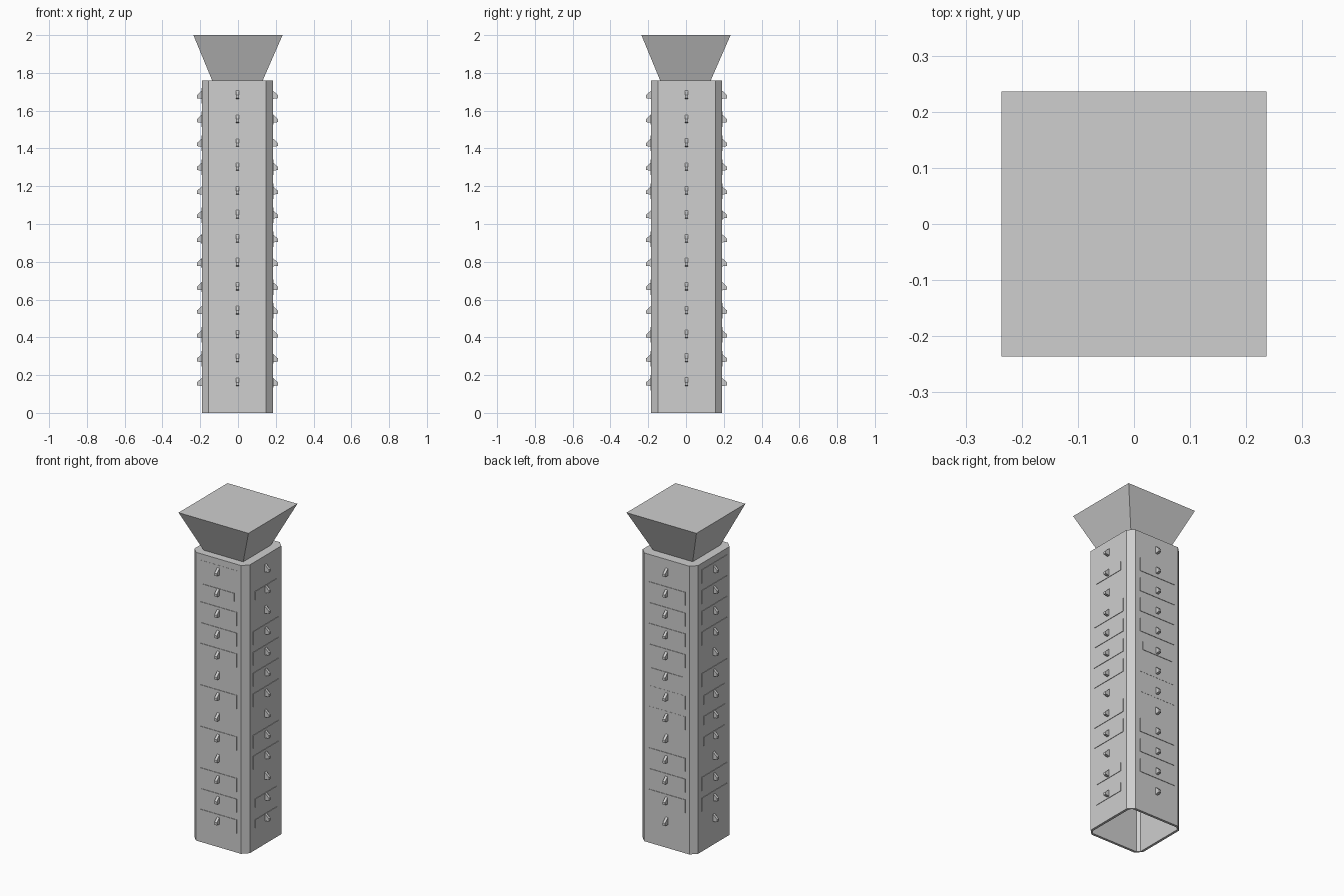
import bpy, bmesh
from math import pi
from mathutils import Matrix, Vector

cube = bpy.data.objects.get("Cube")
if cube:
    bpy.data.objects.remove(cube, do_unlink=True)

stone = bpy.data.materials.new("grey_stone")
stone.use_nodes = True
grey = (0.62, 0.62, 0.62, 1)
stone.diffuse_color = grey
stone.node_tree.nodes["Principled BSDF"].inputs["Base Color"].default_value = grey

HALF = 0.187       # half width of the shaft
CHAMFER = 0.035
SHAFT_TOP = 1.76
CENTRE = Vector((-0.003, 0.003, 0))


def finish(name, bm):
    bmesh.ops.recalc_face_normals(bm, faces=bm.faces)
    mesh = bpy.data.meshes.new(name)
    bm.to_mesh(mesh)
    bm.free()
    mesh.materials.append(stone)
    obj = bpy.data.objects.new(name, mesh)
    bpy.context.collection.objects.link(obj)
    return obj


def ring(bm, points, z):
    return [bm.verts.new((x, y, z)) for x, y in points]


def bridge(bm, a, b):
    for i in range(len(a)):
        j = (i + 1) % len(a)
        bm.faces.new((a[i], a[j], b[j], b[i]))


def square(h):
    return [(-h, -h), (h, -h), (h, h), (-h, h)]


def octagon(h, c):
    return [(-h + c, -h), (h - c, -h), (h, -h + c), (h, h - c),
            (h - c, h), (-h + c, h), (-h, h - c), (-h, -h + c)]


# Hollow shaft with chamfered corners and an open foot
bm = bmesh.new()
outer_low = ring(bm, octagon(HALF, CHAMFER), 0)
outer_high = ring(bm, octagon(HALF, CHAMFER), SHAFT_TOP)
inner_low = ring(bm, octagon(HALF - 0.015, 0.015), 0)
inner_high = ring(bm, octagon(HALF - 0.015, 0.015), SHAFT_TOP - 0.02)
bridge(bm, outer_low, outer_high)
bridge(bm, inner_low, outer_low)
bridge(bm, inner_high, inner_low)
bm.faces.new(outer_high)
bm.faces.new(inner_high)
finish("shaft", bm).location = CENTRE

# Flared capital on top
bm = bmesh.new()
low = ring(bm, [(x + CENTRE.x, y - CENTRE.y) for x, y in square(0.134)], SHAFT_TOP)
high = ring(bm, square(0.236), 2.0)
bridge(bm, low, high)
bm.faces.new(low)
bm.faces.new(high)
finish("capital", bm)

# Panels on each side, listed from top to bottom:
# L large, S small, T nearly flush, . none
sides = {
    "front": "TSLLL.L.L.LLL",
    "left": ".S.LLLL.LL.SS",
    "back": ".LLLLSTT.LLL.",
    "right": "LLLL.LSSS.LL.",
}
panel_size = {"L": (0.244, 0.006, 0.082),
              "S": (0.208, 0.006, 0.052),
              "T": (0.244, 0.002, 0.082)}
peg_profile = [(-0.01, -0.021), (0.028, -0.016), (0.028, 0), (0.022, 0.005), (0, 0.025)]
PEG_HALF = 0.008

for turn, (side, panels) in enumerate(sides.items()):
    place = Matrix.Translation(CENTRE) @ Matrix.Rotation(turn * pi / 2, 4, "Z")
    panel_bm, peg_bm = bmesh.new(), bmesh.new()
    for row, kind in enumerate(panels):
        z = 1.682 - row * 0.1267
        if kind in panel_size:
            where = Matrix.Translation((0.003, -HALF, z - 0.002))
            scale = Matrix.Diagonal((*panel_size[kind], 1))
            bmesh.ops.create_cube(panel_bm, size=1, matrix=place @ where @ scale)
        # Hooded peg on every row
        ends = [[peg_bm.verts.new(place @ Vector((x, -HALF - out, z + up)))
                 for out, up in peg_profile] for x in (-PEG_HALF, PEG_HALF)]
        bridge(peg_bm, *ends)
        for end in ends:
            peg_bm.faces.new(end)
    finish(side + "_panels", panel_bm)
    finish(side + "_pegs", peg_bm)
